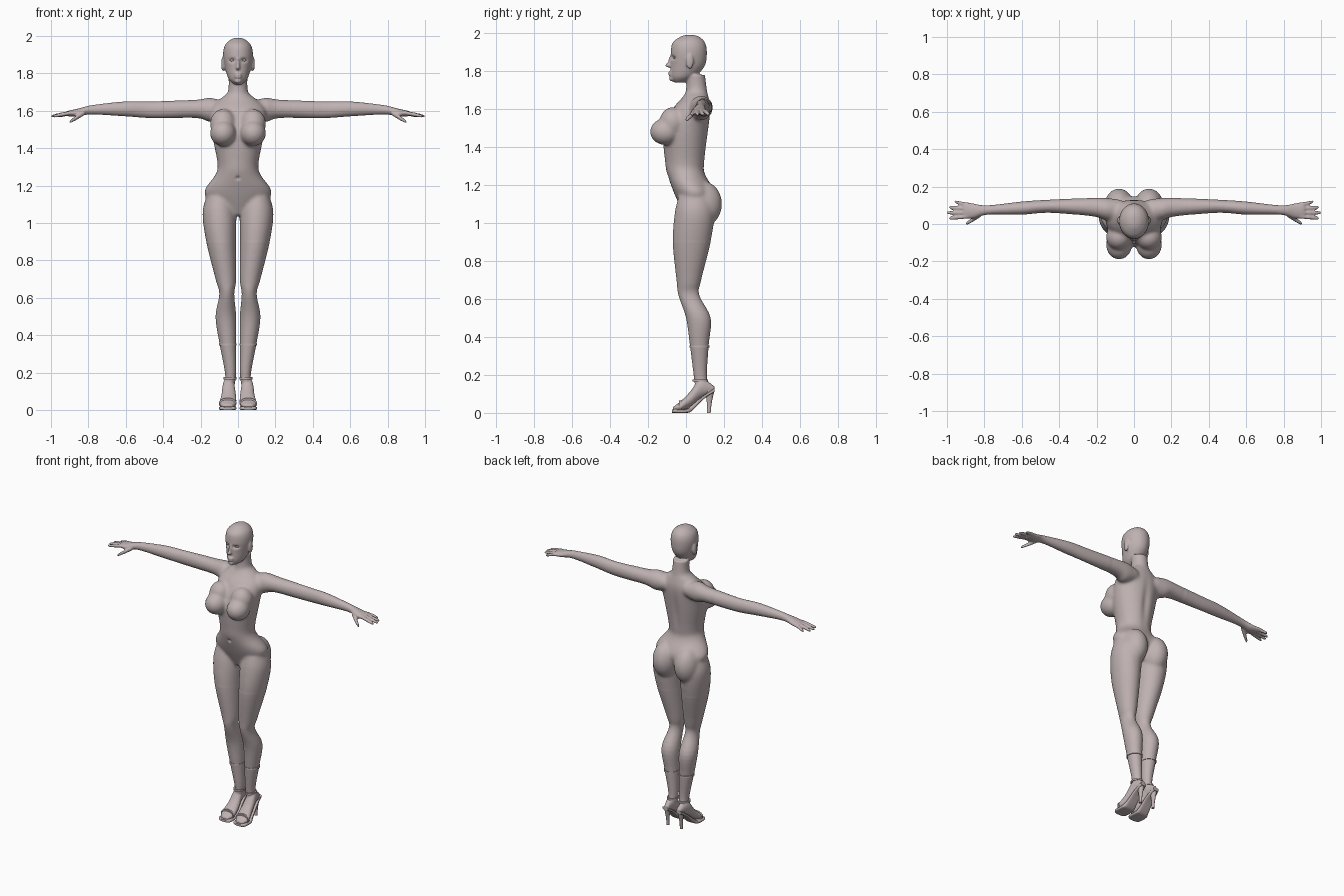
import bpy, bmesh, math
from mathutils import Matrix, Vector

default = bpy.data.objects.get("Cube")
if default:
    bpy.data.objects.remove(default, do_unlink=True)

COLOUR = (.52, .44, .44, 1)
skin = bpy.data.materials.new("warm_grey")
skin.use_nodes = True
skin.diffuse_color = COLOUR
skin.node_tree.nodes["Principled BSDF"].inputs["Base Color"].default_value = COLOUR


def spline(rows, steps=5):
    """Pass a smooth curve through the rows of section limits."""
    out = []
    last = len(rows) - 1
    for i in range(last):
        before, start = rows[max(i - 1, 0)], rows[i]
        end, after = rows[i + 1], rows[min(i + 2, last)]
        for step in range(steps):
            u = step / steps
            row = []
            for a, b, c, d in zip(before, start, end, after):
                leave, arrive = (c - a) / 2, (d - b) / 2
                ease = u * u * (3 - 2 * u)
                row.append(b + (c - b) * ease + leave * u * (1 - u) ** 2 - arrive * u * u * (1 - u))
            out.append(row)
    return out + [rows[last]]


def loft(bm, axis, rows, mirror=True, square=1, sides=32):
    """Each row is (position on axis, low a, high a, low b, high b)."""
    def rounded(value):
        return math.copysign(abs(value) ** square, value)

    for side in (1, -1) if mirror else (1,):
        rings = []
        for t, a_low, a_high, b_low, b_high in spline(rows):
            ring = []
            for k in range(sides):
                angle = math.tau * k / sides
                a = (a_low + a_high + (a_high - a_low) * rounded(math.cos(angle))) / 2
                b = (b_low + b_high + (b_high - b_low) * rounded(math.sin(angle))) / 2
                x, y, z = {"x": (t, a, b), "y": (a, t, b), "z": (a, b, t)}[axis]
                ring.append(bm.verts.new((side * x, y, z)))
            rings.append(ring)
        for ring, following in zip(rings, rings[1:]):
            for k in range(sides):
                bm.faces.new((ring[k - 1], ring[k], following[k], following[k - 1]))
        bm.faces.new(rings[0])
        bm.faces.new(rings[-1])


def symmetric(rows):
    """Turn (height, half width, front, back) into section limits."""
    return [(z, -width, width, front, back) for z, width, front, back in rows]


def ball(bm, centre, radii, mirror=True):
    for side in (1, -1) if mirror else (1,):
        x, y, z = centre
        place = Matrix.Translation((side * x, y, z)) @ Matrix.Diagonal((*radii, 1))
        bmesh.ops.create_uvsphere(bm, u_segments=32, v_segments=20, radius=1, matrix=place)


def digit(bm, root, tip, radius):
    """Finger tapering from root to tip."""
    rows = []
    for along in (0, .5, .9, 1):
        x, y, z = Vector(root).lerp(Vector(tip), along)
        r = radius * math.sqrt(1 - .8 * along ** 6)
        rows.append((x, y - r, y + r, z - r, z + r))
    loft(bm, "x", rows, sides=16)


def finish(bm, name):
    bmesh.ops.recalc_face_normals(bm, faces=bm.faces)
    mesh = bpy.data.meshes.new(name)
    bm.to_mesh(mesh)
    bm.free()
    mesh.materials.append(skin)
    obj = bpy.data.objects.new(name, mesh)
    bpy.context.collection.objects.link(obj)
    bpy.ops.object.select_all(action="DESELECT")
    obj.select_set(True)
    bpy.context.view_layer.objects.active = obj
    bpy.ops.object.shade_smooth_by_angle(angle=math.radians(40))
    return obj


# Torso and neck
bm = bmesh.new()
loft(bm, "z", symmetric([
    (1.04, .04, -.01, .09), (1.15, .18, -.06, .15), (1.26, .12, -.1, .1),
    (1.32, .11, -.11, .1), (1.48, .14, -.12, .12), (1.6, .15, -.07, .13),
    (1.66, .1, -.02, .12), (1.7, .055, 0, .11), (1.78, .05, 0, .1)]), mirror=False)

# Bust and buttocks
ball(bm, (.08, -.11, 1.48), (.07, .08, .07))
ball(bm, (.08, -.07, 1.53), (.07, .07, .08))
ball(bm, (.08, .09, 1.1), (.08, .1, .12))

# Head
loft(bm, "z", symmetric([
    (1.74, .02, -.06, -.01), (1.77, .05, -.08, .05), (1.83, .07, -.08, .1),
    (1.9, .08, -.08, .11), (1.95, .07, -.07, .1), (1.98, .04, -.03, .07),
    (1.99, .01, 0, .04)]), mirror=False)

# Nose, bridge, lips, chin and ears
ball(bm, (0, -.09, 1.83), (.012, .02, .012), mirror=False)
ball(bm, (0, -.08, 1.85), (.01, .015, .03), mirror=False)
for lip in (1.78, 1.793):
    ball(bm, (0, -.083, lip), (.02, .01, .007), mirror=False)
ball(bm, (0, -.07, 1.76), (.02, .02, .015), mirror=False)
ball(bm, (.08, .02, 1.85), (.01, .02, .04))

# Legs
loft(bm, "z", [
    (1.14, .03, .17, -.04, .13), (1.05, .01, .19, -.06, .15), (.9, .01, .17, -.07, .13),
    (.7, .01, .12, -.05, .08), (.62, .02, .1, -.04, .07), (.5, .01, .12, 0, .13),
    (.36, .01, .1, .02, .12), (.2, .01, .07, .04, .11), (.12, .02, .07, .05, .12)])

# Feet
loft(bm, "y", [
    (-.07, .03, .08, .01, .03), (-.03, .01, .1, .01, .06), (.02, .01, .09, .03, .11),
    (.08, .02, .08, .08, .18), (.15, .03, .06, .11, .14)])

# Arms and palms
loft(bm, "x", [
    (.07, .02, .13, 1.56, 1.65), (.15, .02, .14, 1.54, 1.67), (.22, .04, .14, 1.56, 1.66),
    (.45, .06, .13, 1.56, 1.65), (.6, .05, .12, 1.57, 1.65), (.78, .05, .1, 1.58, 1.63),
    (.86, .03, .11, 1.57, 1.61), (.91, .03, .12, 1.57, 1.6)])

# Fingers fan out from the palm, thumb forward
for i in range(4):
    digit(bm, (.89, .04 + .02 * i, 1.59), (1 - .01 * (i - 1) ** 2, .03 + .03 * i, 1.57), .011)
digit(bm, (.82, .05, 1.59), (.9, 0, 1.54), .013)

# Fuse the body into one continuous skin
body = finish(bm, "body")
fuse = body.modifiers.new("fuse", "REMESH")
fuse.mode = "VOXEL"
fuse.voxel_size = .006
soften = body.modifiers.new("soften", "SMOOTH")
soften.iterations = 3
for modifier in ("fuse", "soften"):
    bpy.ops.object.modifier_apply(modifier=modifier)

# Blend the torso joints
bm = bmesh.new()
bm.from_mesh(body.data)
trunk = [v for v in bm.verts if .9 < v.co.z < 1.69 and abs(v.co.x) < .3]
for _ in range(16):
    bmesh.ops.smooth_vert(bm, verts=trunk, factor=.5,
                          use_axis_x=True, use_axis_y=True, use_axis_z=True)

# Press in the eye sockets, navel and spine: centre, size, depth along y
dents = [((.03, -.07, 1.87), (.018, .03, .01), .014),
         ((0, -.1, 1.24), (.01, .04, .01), .01),
         ((0, .12, 1.43), (.025, .05, .13), -.01)]
for v in bm.verts:
    point = Vector((abs(v.co.x), v.co.y, v.co.z))
    for centre, size, depth in dents:
        distance = sum(((p - c) / s) ** 2 for p, c, s in zip(point, centre, size))
        v.co.y += depth * math.exp(-distance)
bm.to_mesh(body.data)
bm.free()
body.data.polygons.foreach_set("use_smooth", [True] * len(body.data.polygons))

# Eyes
bm = bmesh.new()
ball(bm, (.03, -.056, 1.87), (.015, .01, .007))
finish(bm, "eyes")

# Shoe soles
bm = bmesh.new()
loft(bm, "y", [
    (-.075, .03, .08, 0, .015), (-.06, .01, .1, 0, .02), (0, .01, .1, 0, .02),
    (.03, .015, .09, .01, .04), (.09, .02, .08, .07, .09), (.15, .03, .07, .11, .13)], square=.5)
finish(bm, "shoe_soles")

# Shoe heels
bm = bmesh.new()
loft(bm, "z", [(0, .04, .06, .11, .13), (.05, .04, .06, .11, .135), (.12, .03, .07, .1, .15)])
finish(bm, "shoe_heels")

# Thin bands around the legs and toes
for name, axis, at, limits in [("ankle_straps", "z", .17, (.008, .077, .035, .117)),
                               ("sock_hems", "z", .35, (.007, .102, .018, .123)),
                               ("toe_straps", "y", -.03, (.008, .103, .005, .065))]:
    bm = bmesh.new()
    loft(bm, axis, [(at - .006, *limits), (at + .006, *limits)])
    finish(bm, name)
